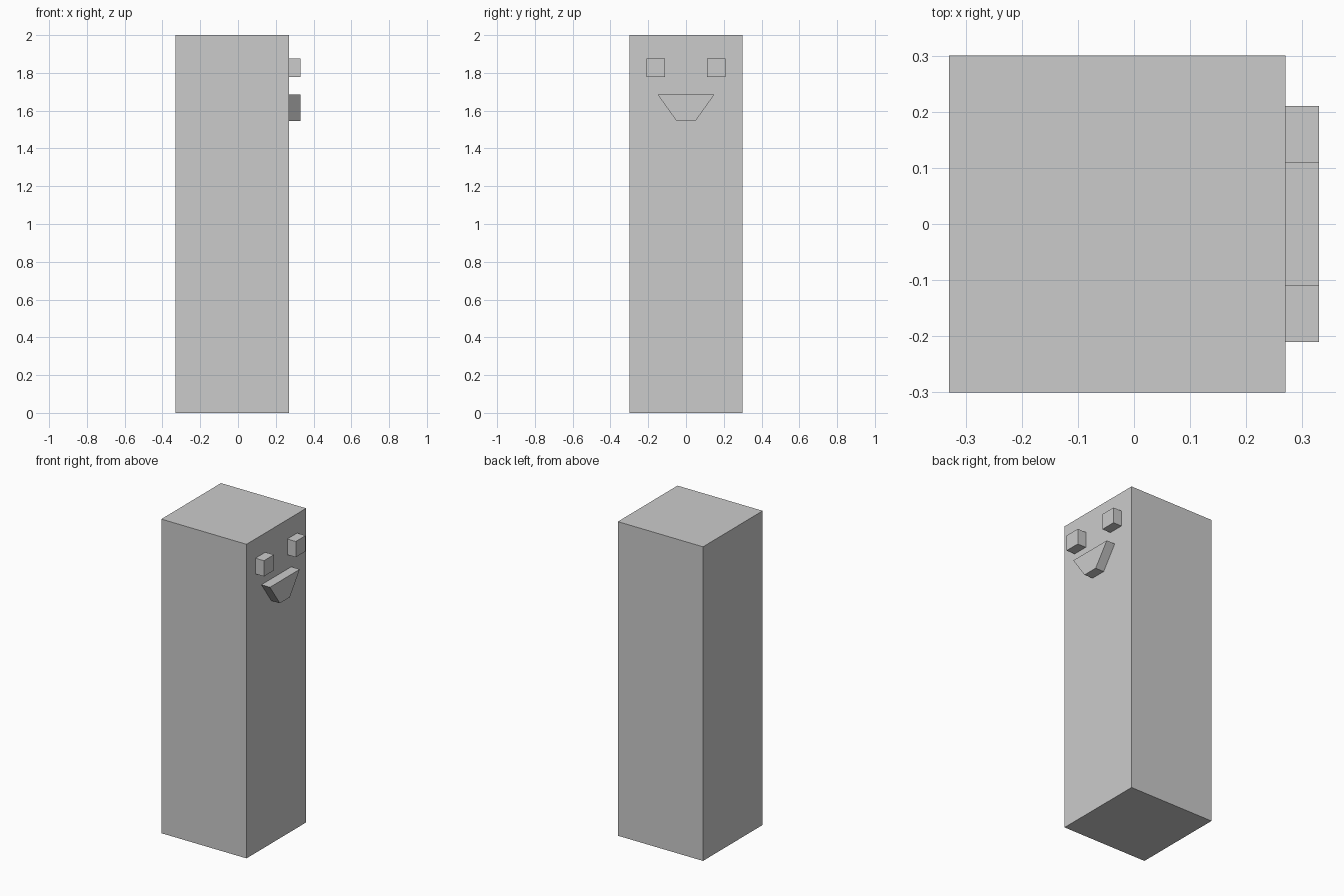
import bpy

if "Cube" in bpy.data.objects:
    bpy.data.objects.remove(bpy.data.objects["Cube"])

FACE_X = 0.27    # front plane of the face
RELIEF_X = 0.33  # outer plane of eyes and mouth
INSET_X = 0.23   # features are sunk slightly into the body


def prism(name, profile, x0, x1):
    """Extrude a (y, z) profile, counter-clockwise seen from +x, along x."""
    n = len(profile)
    verts = [(x, y, z) for x in (x0, x1) for y, z in profile]
    faces = [tuple(reversed(range(n))), tuple(range(n, 2 * n))]
    faces += [(i, (i + 1) % n, (i + 1) % n + n, i + n) for i in range(n)]
    mesh = bpy.data.meshes.new(name)
    mesh.from_pydata(verts, [], faces)
    obj = bpy.data.objects.new(name, mesh)
    bpy.context.collection.objects.link(obj)
    return obj


def rect(y0, y1, z0, z1):
    return [(y0, z0), (y1, z0), (y1, z1), (y0, z1)]


# Tall square body
prism("body", rect(-0.30, 0.30, 0, 2), -0.33, FACE_X)

# Pair of block eyes
for name, y in (("left_eye", -0.16), ("right_eye", 0.16)):
    prism(name, rect(y - 0.05, y + 0.05, 1.777, 1.877), INSET_X, RELIEF_X)

# Trapezoid smiling mouth
prism("mouth", [(-0.05, 1.545), (0.05, 1.545), (0.15, 1.685), (-0.15, 1.685)],
      INSET_X, RELIEF_X)
